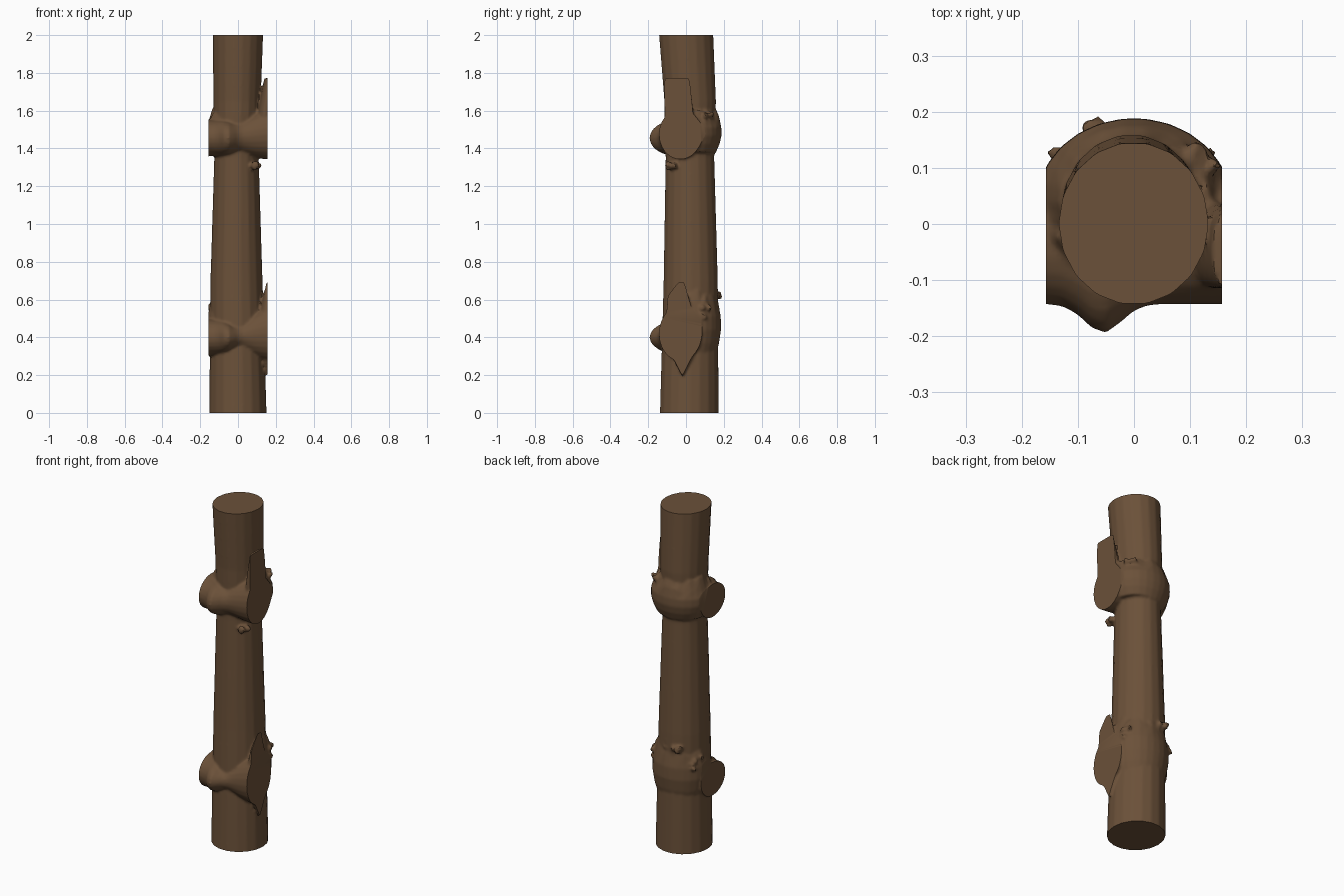
import bpy, bmesh, math, random
from mathutils import Vector

if "Cube" in bpy.data.objects:
    bpy.data.objects.remove(bpy.data.objects["Cube"])

random.seed(4)
bark = bpy.data.materials.new("bark_brown")
bark.diffuse_color = (0.147, 0.082, 0.041, 1)
bark.use_nodes = True
bark.node_tree.nodes["Principled BSDF"].inputs["Base Color"].default_value = bark.diffuse_color


def make(name, bm):
    bmesh.ops.recalc_face_normals(bm, faces=bm.faces[:])
    mesh = bpy.data.meshes.new(name)
    bm.to_mesh(mesh)
    bm.free()
    ob = bpy.data.objects.new(name, mesh)
    bpy.context.collection.objects.link(ob)
    mesh.materials.append(bark)
    return ob


def loft(name, rings, axis="z", sides=20, ragged=99):
    """Closed tube through rings of (position, centre a, centre b, radius a, radius b)."""
    bm = bmesh.new()
    loops = []
    for i, (p, ca, cb, ra, rb) in enumerate(rings):
        loop = []
        for k in range(sides):
            t = math.tau * k / sides
            a, b = ca + ra * math.cos(t), cb + rb * math.sin(t)
            q = p + (random.uniform(-0.02, 0.02) if i >= ragged else 0)
            loop.append(bm.verts.new((a, b, q) if axis == "z" else (q, a, b)))
        loops.append(loop)
    for lo, hi in zip(loops, loops[1:]):
        for k in range(sides):
            n = (k + 1) % sides
            bm.faces.new((lo[k], lo[n], hi[n], hi[k]))
    bm.faces.new(loops[0])
    bm.faces.new(loops[-1])
    return make(name, bm)


def collar(name, low, high, width, depth):
    """Swelling round the back that bulges in the middle and tears at its upper rim."""
    rings = []
    for i in range(6):
        swell = 0.74 + 0.26 * math.sin(math.pi * (i + 0.4) / 5.6)
        rings.append((low + (high - low) * i / 5, 0, 0.038, width * swell, depth * swell))
    return loft(name, rings, sides=26, ragged=4)


def branch(name, z, waist, flare):
    """Stub across the front: round on the left, knot in front, flaring to the right."""
    rings = []
    for i in range(17):
        x = -0.2 + 0.025 * i
        knot = math.exp(-((x + 0.055) / 0.045) ** 2)
        right = max(0, x + 0.02) / 0.22
        radius = 0.097 - waist * math.exp(-(x / 0.07) ** 2) + flare * right
        rings.append((x, -0.03 - 0.04 * knot, z + 0.025 * right, 0.113 + 0.012 * knot, radius))
    return loft(name, rings, "x", 24)


def splinters(centre, spread, count):
    """Cluster of small jagged bark chips."""
    chips = []
    for _ in range(count):
        bm = bmesh.new()
        bmesh.ops.create_icosphere(bm, subdivisions=1, radius=0.021)
        offset = Vector(c + random.uniform(-s, s) for c, s in zip(centre, spread))
        for v in bm.verts:
            v.co = v.co * random.uniform(0.5, 1.15) + offset
        chips.append(make("bark_chip", bm))
    return chips


# Trunk: narrows to a waist, then widens a little and leans forward at the top
trunk = loft("trunk", [
    (-0.05, 0, 0.017, 0.153, 0.158),
    (0.7, -0.008, 0.025, 0.138, 0.145),
    (1.35, -0.008, 0.021, 0.118, 0.130),
    (1.65, -0.005, 0.022, 0.125, 0.138),
    (2.05, 0, -0.002, 0.135, 0.146)], sides=18)

parts = [
    # Collars
    collar("upper_collar", 1.38, 1.60, 0.175, 0.152),
    collar("lower_collar", 0.30, 0.65, 0.165, 0.149),
    # Branch stubs
    branch("upper_branch", 1.455, 0.012, 0.045),
    branch("lower_branch", 0.400, 0.032, 0.060),
    # Split upright shoots and root tail on the right
    loft("upper_shoot", [(1.45, 0.13, -0.03, 0.05, 0.085),
                         (1.772, 0.165, -0.048, 0.026, 0.068)]),
    loft("lower_shoot", [(0.42, 0.14, -0.03, 0.05, 0.085),
                         (0.62, 0.16, -0.042, 0.025, 0.055),
                         (0.692, 0.163, -0.025, 0.012, 0.02)]),
    loft("root_tail", [(0.2, 0.155, -0.02, 0.006, 0.005),
                       (0.36, 0.14, -0.02, 0.04, 0.09)]),
]
# Ragged bark chips
parts += splinters((0.095, -0.04, 1.305), (0.015, 0.06, 0.012), 7)
parts += splinters((0.12, 0.115, 1.585), (0.025, 0.02, 0.025), 5)
for side in (-1, 1):
    parts += splinters((0.135 * side, 0.1, 0.535), (0.01, 0.03, 0.03), 5)
parts += splinters((0, 0.165, 0.625), (0.08, 0.008, 0.02), 5)

# Grow all parts together into one skin
for ob in parts + [trunk]:
    ob.select_set(True)
bpy.context.view_layer.objects.active = trunk
bpy.ops.object.join()
remesh = trunk.modifiers.new("fuse", "REMESH")
remesh.mode, remesh.voxel_size = "VOXEL", 0.008
bpy.ops.object.modifier_apply(modifier="fuse")
soften = trunk.modifiers.new("soften", "SMOOTH")
soften.factor, soften.iterations = 0.5, 2
bpy.ops.object.modifier_apply(modifier="soften")

# Saw the ends and the stubs off flat
bm = bmesh.new()
bm.from_mesh(trunk.data)
for point, normal in (((0, 0, 0), (0, 0, -1)), ((0, 0, 2), (0, 0, 1)),
                      ((-0.157, 0, 0), (-1, 0, 0)), ((0.157, 0, 0), (1, 0, 0))):
    cut = bmesh.ops.bisect_plane(bm, geom=bm.verts[:] + bm.edges[:] + bm.faces[:],
                                 plane_co=point, plane_no=normal, clear_outer=True)
    edges = [e for e in cut["geom_cut"] if isinstance(e, bmesh.types.BMEdge)]
    bmesh.ops.triangle_fill(bm, edges=edges, use_beauty=True, normal=normal)
for f in bm.faces:
    f.material_index = 0
bm.to_mesh(trunk.data)
bm.free()
trunk.data.materials.clear()
trunk.data.materials.append(bark)
bpy.ops.object.shade_smooth_by_angle(angle=math.radians(40))
